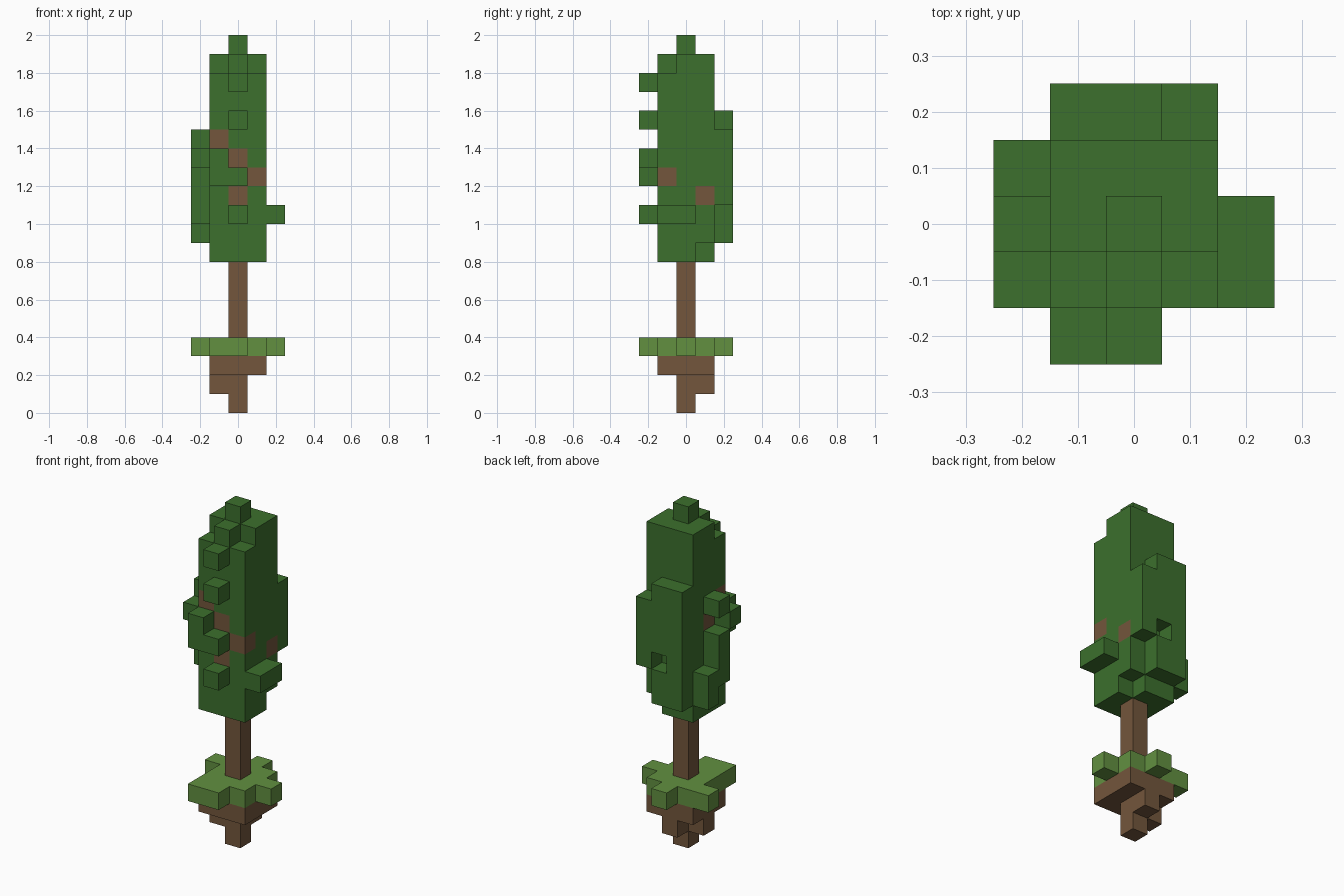
import bpy
import bmesh
from itertools import product
from mathutils import Vector

if "Cube" in bpy.data.objects:
    bpy.data.objects.remove(bpy.data.objects["Cube"], do_unlink=True)

UNIT = 0.1


def material(name, rgb):
    mat = bpy.data.materials.new(name)
    mat.use_nodes = True
    linear = [((c / 255 + 0.055) / 1.055) ** 2.4 for c in rgb] + [1.0]
    mat.diffuse_color = linear
    mat.node_tree.nodes["Principled BSDF"].inputs["Base Color"].default_value = linear
    return mat


def block(x, y, z):
    """Cells of a box; each axis is one index or a (first, last) pair."""
    spans = [(a, a) if isinstance(a, int) else a for a in (x, y, z)]
    return set(product(*(range(lo, hi + 1) for lo, hi in spans)))


def build(name, cells, solid, mat):
    """Mesh the faces of the cells that no other cell covers."""
    bm = bmesh.new()
    for cell in cells:
        centre = Vector(cell) + Vector((0, 0, 0.5))
        for axis, sign in product(range(3), (-1, 1)):
            step = Vector((0, 0, 0))
            step[axis] = sign
            if tuple(int(v) for v in Vector(cell) + step) in solid:
                continue
            u, v = Vector((0, 0, 0)), Vector((0, 0, 0))
            u[(axis + 1) % 3] = 0.5
            v[(axis + 2) % 3] = 0.5 * sign
            corners = (-u - v, u - v, u + v, v - u)
            bm.faces.new([bm.verts.new((centre + step / 2 + c) * UNIT) for c in corners])
    bmesh.ops.remove_doubles(bm, verts=bm.verts, dist=0.001)
    mesh = bpy.data.meshes.new(name)
    bm.to_mesh(mesh)
    bm.free()
    mesh.materials.append(mat)
    bpy.context.collection.objects.link(bpy.data.objects.new(name, mesh))


brown = material("bark brown", (115, 86, 60))
light_green = material("grass green", (98, 144, 64))
dark_green = material("leaf green", (60, 112, 45))

MID = (-1, 1)

# Floating clod of earth, tapering downward
earth = block(0, 0, (0, 1)) | block(-1, 0, 1) | block(0, 1, 1) | block(MID, MID, 2)

# Grass slab with uneven tufts on each side
grass = block(MID, MID, 3) | block((-1, 0), -2, 3)
grass |= block(2, 0, 3) | block(0, 2, 3) | block(-2, 1, 3)

trunk = block(0, 0, (4, 7))

# Bare wood showing through the leaves
branches = {(-1, -1, 14), (0, -1, 13), (1, -1, 12), (0, -1, 11), (1, 1, 11), (-1, 0, 13)}

# Main crown and its tip
leaves = block(MID, MID, (8, 17)) - block(1, 1, 8)
leaves |= block(MID, (0, 1), 18) | block(0, -1, 18) | block(0, 0, 19)
# Front tufts
for z in (10, 12, 15, 17):
    leaves |= block(0, -2, z)
leaves |= block(-1, -2, (12, 13))
# Back bulge with a small gap
leaves |= block((-1, 0), 2, (9, 15)) | block(1, 2, (11, 14))
leaves -= block(0, 2, 11)
# Side tufts
leaves |= block(2, (-1, 0), 10)
leaves |= block(-2, 0, (10, 12)) | block(-2, 0, 14) | block(-2, -1, 13) | block(-2, 1, (9, 10))
leaves -= branches

solid = earth | grass | trunk | branches | leaves
for name, cells, mat in (
    ("earth_clod", earth, brown),
    ("grass_slab", grass, light_green),
    ("trunk", trunk, brown),
    ("branches", branches, brown),
    ("leaf_crown", leaves, dark_green),
):
    build(name, cells, solid, mat)
